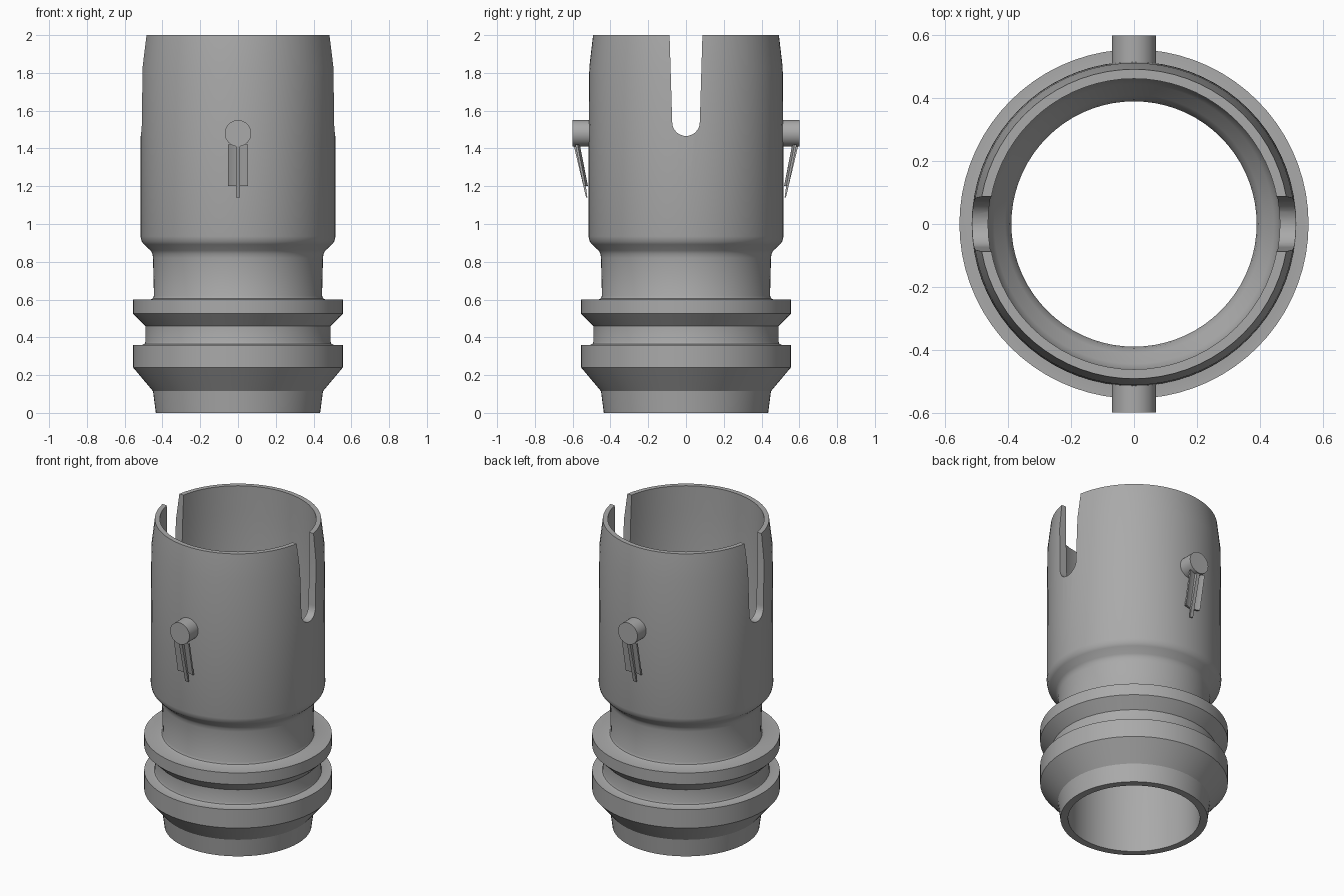
import bpy, bmesh, math
from mathutils import Matrix

cube = bpy.data.objects.get("Cube")
if cube:
    bpy.data.objects.remove(cube, do_unlink=True)

grey = bpy.data.materials.new("plain grey")
grey.use_nodes = True
colour = (0.4, 0.4, 0.4, 1)
grey.diffuse_color = colour
grey.node_tree.nodes["Principled BSDF"].inputs["Base Color"].default_value = colour


def finish(name, bm):
    bmesh.ops.recalc_face_normals(bm, faces=bm.faces)
    mesh = bpy.data.meshes.new(name)
    bm.to_mesh(mesh)
    bm.free()
    mesh.materials.append(grey)
    obj = bpy.data.objects.new(name, mesh)
    bpy.context.collection.objects.link(obj)
    return obj


def smooth(obj, degrees=30):
    bpy.ops.object.select_all(action="DESELECT")
    obj.select_set(True)
    bpy.context.view_layer.objects.active = obj
    bpy.ops.object.shade_smooth_by_angle(angle=math.radians(degrees))


def prism(name, outline, x0, x1):
    """Extrude a (y, z) outline along x."""
    bm = bmesh.new()
    face = bm.faces.new([bm.verts.new((x0, y, z)) for y, z in outline])
    ext = bmesh.ops.extrude_face_region(bm, geom=[face])
    verts = [v for v in ext["geom"] if isinstance(v, bmesh.types.BMVert)]
    bmesh.ops.translate(bm, verts=verts, vec=(x1 - x0, 0, 0))
    return finish(name, bm)


# Hollow turned sleeve with two collars, a neck and a tapered rim
outer = [(0.435, 0), (0.45, 0.115), (0.555, 0.24), (0.555, 0.36),
         (0.508, 0.36), (0.495, 0.365), (0.49, 0.378), (0.49, 0.46),
         (0.555, 0.525), (0.555, 0.6), (0.465, 0.6), (0.451, 0.606), (0.445, 0.62),
         (0.45, 0.82), (0.453, 0.842), (0.463, 0.86), (0.498, 0.892),
         (0.51, 0.908), (0.516, 0.935), (0.515, 1.5), (0.512, 1.83), (0.492, 2)]
inner = [(0.462, 2), (0.464, 1.83), (0.464, 0.96), (0.458, 0.935), (0.445, 0.91),
         (0.41, 0.87), (0.395, 0.845), (0.39, 0.82), (0.39, 0)]
bm = bmesh.new()
ring = [bm.verts.new((r, 0, z)) for r, z in outer + inner]
edges = [bm.edges.new((ring[i - 1], ring[i])) for i in range(len(ring))]
bmesh.ops.spin(bm, geom=ring + edges, axis=(0, 0, 1), cent=(0, 0, 0),
               angle=math.tau, steps=72, use_merge=True)
bmesh.ops.remove_doubles(bm, verts=bm.verts, dist=1e-5)
sleeve = finish("sleeve", bm)

# Round-bottomed slots cut through both sides of the rim
arc = [math.pi + math.pi * i / 16 for i in range(17)]
slot = [(0.073 * math.cos(a), 1.539 + 0.073 * math.sin(a)) for a in arc]
slot += [(0.09, 2.1), (-0.09, 2.1)]
cutter = prism("slot_cutter", slot, -1, 1)
cutter.hide_render = True
cut = sleeve.modifiers.new("slots", "BOOLEAN")
cut.operation = "DIFFERENCE"
cut.solver = "EXACT"
cut.object = cutter
bpy.context.view_layer.objects.active = sleeve
bpy.ops.object.modifier_apply(modifier=cut.name)
bpy.data.objects.remove(cutter, do_unlink=True)
smooth(sleeve)

# Locking pins, each with a slanted, grooved strut beneath it
for side, sign in (("front", -1), ("back", 1)):
    bm = bmesh.new()
    bmesh.ops.create_cone(bm, cap_ends=True, segments=32, radius1=0.07, radius2=0.07,
                          depth=0.115, matrix=Matrix.Translation((0, sign * 0.5425, 1.48))
                          @ Matrix.Rotation(math.pi / 2, 4, "X"))
    smooth(finish(side + "_pin", bm))

    rib = [(0.562, 1.43), (0.594, 1.415), (0.529, 1.14), (0.522, 1.14)]
    prism(side + "_strut_rib", [(sign * y, z) for y, z in rib], -0.011, 0.011)

    # Curved wings hugging the rib
    bm = bmesh.new()
    rows = []
    for i in range(9):
        x = -0.054 + 0.0135 * i
        lift = 0.012 * (x / 0.054) ** 2
        rows.append([bm.verts.new((x, sign * (y + lift), z)) for y, z in
                     ((0.562, 1.42), (0.574, 1.42), (0.531, 1.2), (0.519, 1.2))])
    for a, b in zip(rows, rows[1:]):
        for j in range(4):
            bm.faces.new((a[j - 1], a[j], b[j], b[j - 1]))
    bm.faces.new(rows[0])
    bm.faces.new(rows[-1])
    smooth(finish(side + "_strut_wings", bm))
